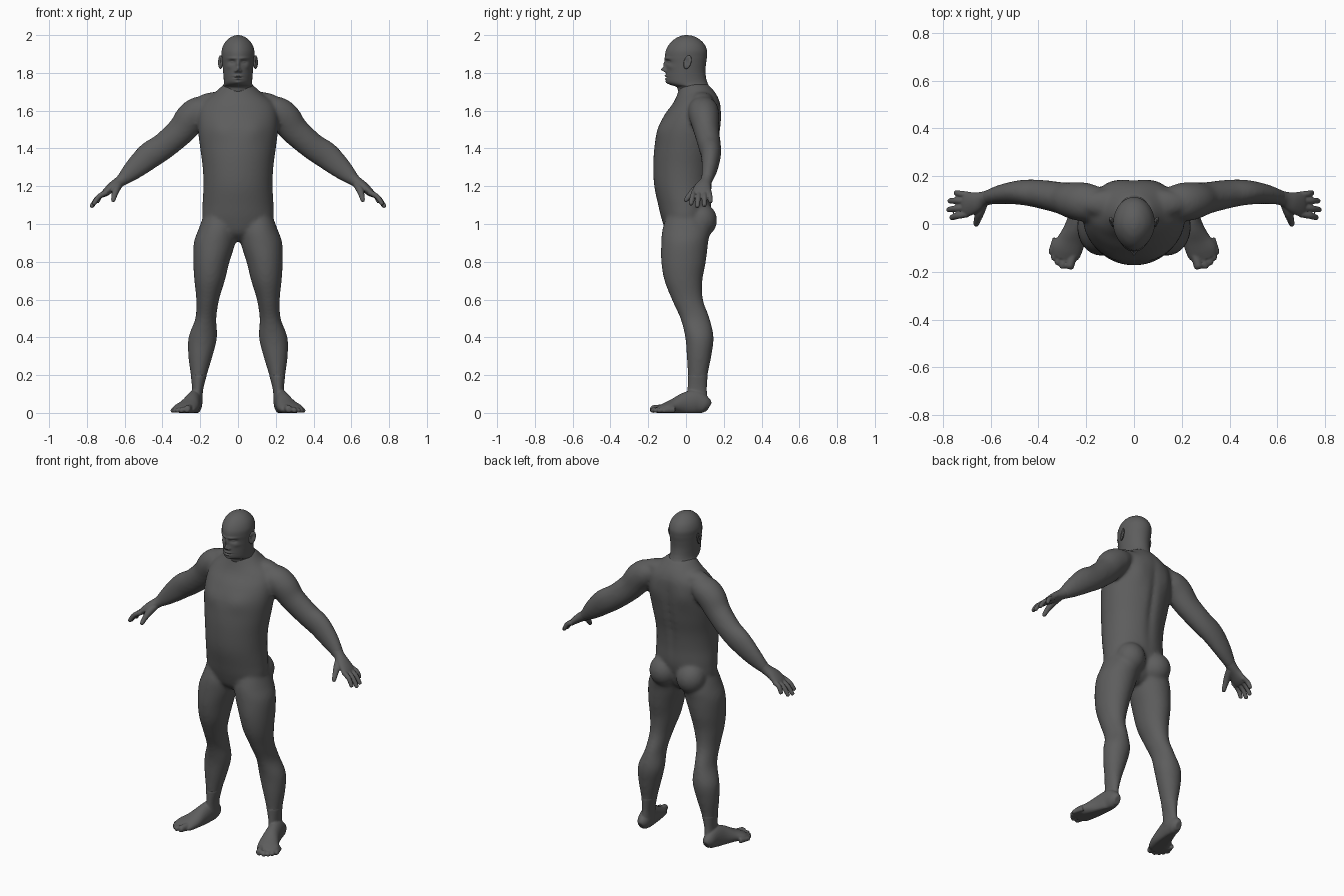
import bpy, bmesh, math
from mathutils import Vector, Matrix

skin = bpy.data.materials.new("dark_grey_skin")
skin.diffuse_color = (0.11, 0.11, 0.11, 1)


def spline(rows, steps):
    """Catmull-Rom interpolation of rows of numbers."""
    out = []
    for i in range(len(rows) - 1):
        a, b, c, d = (rows[max(0, min(len(rows) - 1, i + k))] for k in (-1, 0, 1, 2))
        for s in range(steps):
            t = s / steps
            out.append([0.5 * (2 * q + (r - p) * t + (2 * p - 5 * q + 4 * r - w) * t * t
                               + (3 * q - p - 3 * r + w) * t ** 3)
                        for p, q, r, w in zip(a, b, c, d)])
    return out + [list(rows[-1])]


def skin_rings(bm, rings):
    """Bridge a list of point rings into a closed skin."""
    vr = [[bm.verts.new(p) for p in ring] for ring in rings]
    n = len(vr[0])
    for a, b in zip(vr, vr[1:]):
        for j in range(n):
            bm.faces.new((a[j], a[(j + 1) % n], b[(j + 1) % n], b[j]))
    bm.faces.new(vr[0][::-1])
    bm.faces.new(vr[-1])


def bump(p, bumps):
    """Push a point in or out along y: (side, x, z, spread x, spread z, amount)."""
    x, y, z = p
    dy = 0
    for side, bx, bz, sx, sz, amt in bumps:
        if side * y > 0.03:
            dy += side * amt * math.exp(-((abs(x) - bx) / sx) ** 2 - ((z - bz) / sz) ** 2)
    return (x, y + dy, z)


def stack(bm, rows, sx=1, steps=6, n=40, taper=0.0, bumps=()):
    """Stacked level sections: (z, x0, x1, front, back)."""
    rings = []
    for z, x0, x1, y0, y1 in spline(rows, steps):
        ring = []
        for j in range(n):
            a = 2 * math.pi * j / n
            c, s = math.cos(a), math.sin(a)
            w = (x1 - x0) / 2 * (1 - taper * max(0, -s) ** 2)
            ring.append(bump((sx * ((x0 + x1) / 2 + w * c), (y0 + y1) / 2 + (y1 - y0) / 2 * s, z), bumps))
        rings.append(ring)
    skin_rings(bm, rings)


def tube(bm, rows, sx=1, ref=(0, 1, 0), steps=5, n=24, floor=-1):
    """Oval tube along a path: (x, y, z, radius along ref, radius across)."""
    rows = spline(rows, steps)
    pts = [Vector(r[:3]) for r in rows]
    rings = []
    for i, r in enumerate(rows):
        t = (pts[min(i + 1, len(pts) - 1)] - pts[max(i - 1, 0)]).normalized()
        u = Vector(ref)
        u = (u - t * u.dot(t)).normalized()
        v = t.cross(u)
        ring = []
        for j in range(n):
            a = 2 * math.pi * j / n
            p = pts[i] + u * r[3] * math.cos(a) + v * r[4] * math.sin(a)
            ring.append((sx * p.x, p.y, max(p.z, floor)))
        rings.append(ring)
    skin_rings(bm, rings)


def blob(bm, c, r, sx=1, rot=0):
    m = (Matrix.Translation((sx * c[0], c[1], c[2])) @ Matrix.Rotation(sx * rot, 4, 'Z')
         @ Matrix.Diagonal((*r, 1)))
    return bmesh.ops.create_icosphere(bm, subdivisions=4, radius=1, matrix=m)["verts"]


def finish(name, bm, voxel=0, smooth=0):
    bmesh.ops.recalc_face_normals(bm, faces=bm.faces)
    me = bpy.data.meshes.new(name)
    bm.to_mesh(me)
    bm.free()
    me.materials.append(skin)
    me.polygons.foreach_set("use_smooth", [True] * len(me.polygons))
    ob = bpy.data.objects.new(name, me)
    bpy.context.collection.objects.link(ob)
    if voxel:
        m = ob.modifiers.new("fuse", 'REMESH')
        m.mode, m.voxel_size, m.use_smooth_shade = 'VOXEL', voxel, True
        m = ob.modifiers.new("soften", 'SMOOTH')
        m.factor, m.iterations = 0.5, smooth


# Body: torso, shoulders, arms and legs fused together
bm = bmesh.new()
torso = [(0.91, .05, -.05, .05), (0.95, .13, -.10, .09), (1.02, .185, -.127, .115), (1.1, .188, -.147, .135),
         (1.2, .183, -.168, .138), (1.3, .187, -.173, .148), (1.4, .2, -.168, .168), (1.5, .212, -.15, .182),
         (1.58, .21, -.112, .186), (1.64, .19, -.068, .182), (1.69, .13, -.045, .16), (1.74, .075, -.03, .118)]
stack(bm, [(z, -w, w, f, b) for z, w, f, b in torso], n=64, bumps=[
    (1, 0, 1.38, .02, .22, -.014),    # spine groove
    (1, .10, 1.55, .05, .07, .010),   # shoulder blades
    (-1, .09, 1.50, .06, .05, .008),  # chest
])
ankle = [(.2, .165, .25, .01, .115), (.12, .185, .243, .008, .11)]
leg = [(1.05, .03, .18, -.10, .09), (.97, .008, .21, -.125, .125), (.9, .014, .234, -.131, .117),
       (.8, .045, .237, -.131, .105), (.7, .07, .231, -.114, .087), (.6, .1, .221, -.075, .09),
       (.5, .115, .226, -.03, .125), (.4, .111, .262, -.004, .146), (.3, .135, .263, .004, .134),
       *ankle, (.07, .193, .245, .012, .105)]
arm = [(.13, .085, 1.635, .06, .04), (.19, .09, 1.605, .08, .076), (.245, .097, 1.565, .079, .084),
       (.30, .108, 1.495, .067, .076), (.39, .125, 1.415, .06, .071), (.465, .132, 1.365, .053, .072),
       (.54, .126, 1.3, .043, .059), (.595, .115, 1.25, .034, .041), (.625, .107, 1.223, .029, .028)]
for s in (1, -1):
    stack(bm, leg, s)
    tube(bm, arm, s)
    blob(bm, (.092, .078, 1.02), (.086, .086, .092), s)                # buttock
    blob(bm, (.10, .085, 1.655), (.12, .06, .045), s, 0)               # upper back slope
finish("body", bm, 0.01, 8)

# Hands: palm, four fingers and thumb
for s, side in ((1, "left"), (-1, "right")):
    bm = bmesh.new()
    tube(bm, [(.585, .117, 1.259, .033, .038), (.625, .106, 1.225, .031, .03), (.665, .09, 1.197, .044, .026),
              (.70, .083, 1.167, .052, .02), (.718, .083, 1.15, .043, .012)], s)
    for y0, x1, y1, z1 in ((.042, .762, .027, 1.108), (.07, .774, .06, 1.095),
                           (.098, .769, .097, 1.1), (.122, .744, .13, 1.12)):
        a, b = Vector((.695, y0, 1.168)), Vector((x1, y1, z1))
        mid = (a + b) / 2 + Vector((.008, 0, .007))
        tip = b + (b - mid).normalized() * .009
        tube(bm, [(*a, .014, .015), (*mid, .0135, .0135), (*b, .0115, .0115), (*tip, .006, .006)], s, n=16)
    tube(bm, [(.63, .09, 1.208, .02, .022), (.645, .05, 1.182, .02, .02), (.655, .018, 1.15, .015, .015),
              (.66, 0, 1.127, .012, .012), (.661, -.006, 1.118, .006, .006)], s, ref=(1, 0, 0), n=16)
    finish(side + "_hand", bm, 0.004, 3)

    # Feet: ankle, sole and five toes
    bm = bmesh.new()
    stack(bm, ankle + [(.05, .188, .252, .0, .118)], s)
    tube(bm, [(.225, .122, .03, .018, .026), (.225, .1, .042, .034, .046), (.23, .05, .055, .04, .066),
              (.243, -.01, .045, .046, .06), (.262, -.07, .032, .058, .04), (.285, -.115, .022, .064, .028),
              (.298, -.145, .016, .05, .018)], s, ref=(1, 0, 0), floor=0)
    for x, y, r in ((.27, -.18, .019), (.299, -.178, .014), (.319, -.163, .013),
                    (.335, -.143, .013), (.346, -.118, .012)):
        tube(bm, [(x - .018, y + .06, r + .004, r, r + .004), (x - .004, y + .015, r + .002, r, r + .002),
                  (x, y, r, r, r), (x + .002, y - .009, r, r * .6, r * .6)], s, ref=(1, 0, 0), n=16, floor=0)
    finish(side + "_foot", bm, 0.005, 3)

    # Ears: tilted ovals with a hollow
    bm = bmesh.new()
    for v in blob(bm, (.093, .008, 1.857), (.010, .022, .036), s, -.45):
        d = ((v.co.y - .004) / .011) ** 2 + ((v.co.z - 1.86) / .02) ** 2
        if abs(v.co.x) > .093:
            v.co.x -= s * .008 * math.exp(-d)
        v.co.y += (v.co.z - 1.857) * .2
    finish(side + "_ear", bm)

# Head and neck with sculpted face
bm = bmesh.new()
head = [(1.65, .085, -.02, .15), (1.70, .082, -.04, .138), (1.725, .079, -.05, .125), (1.738, .076, -.085, .118),
        (1.752, .075, -.102, .112), (1.775, .076, -.106, .106), (1.81, .079, -.106, .103), (1.85, .083, -.107, .106),
        (1.885, .086, -.111, .111), (1.92, .086, -.106, .111), (1.955, .073, -.086, .095),
        (1.982, .049, -.056, .065), (1.996, .022, -.025, .034), (2.0, .002, 0, .006)]
stack(bm, [(z, -w, w, f, b) for z, w, f, b in head], steps=10, n=160, taper=0.15, bumps=[
    (-1, 0, 1.845, .009, .020, .012),     # nose bridge
    (-1, 0, 1.818, .011, .012, .024),     # nose tip
    (-1, .013, 1.810, .007, .007, .011),  # nostrils
    (-1, .032, 1.858, .016, .010, -.013), # eye sockets
    (-1, .032, 1.857, .010, .005, .007),  # eyelids
    (-1, .028, 1.877, .024, .007, .006),  # brow
    (-1, .050, 1.832, .014, .012, .004),  # cheekbones
    (-1, 0, 1.784, .020, .005, .007),     # upper lip
    (-1, 0, 1.768, .017, .005, .007),     # lower lip
    (-1, 0, 1.776, .022, .0025, -.007),   # mouth line
    (-1, 0, 1.749, .018, .010, .006),     # chin
])
finish("head", bm)
